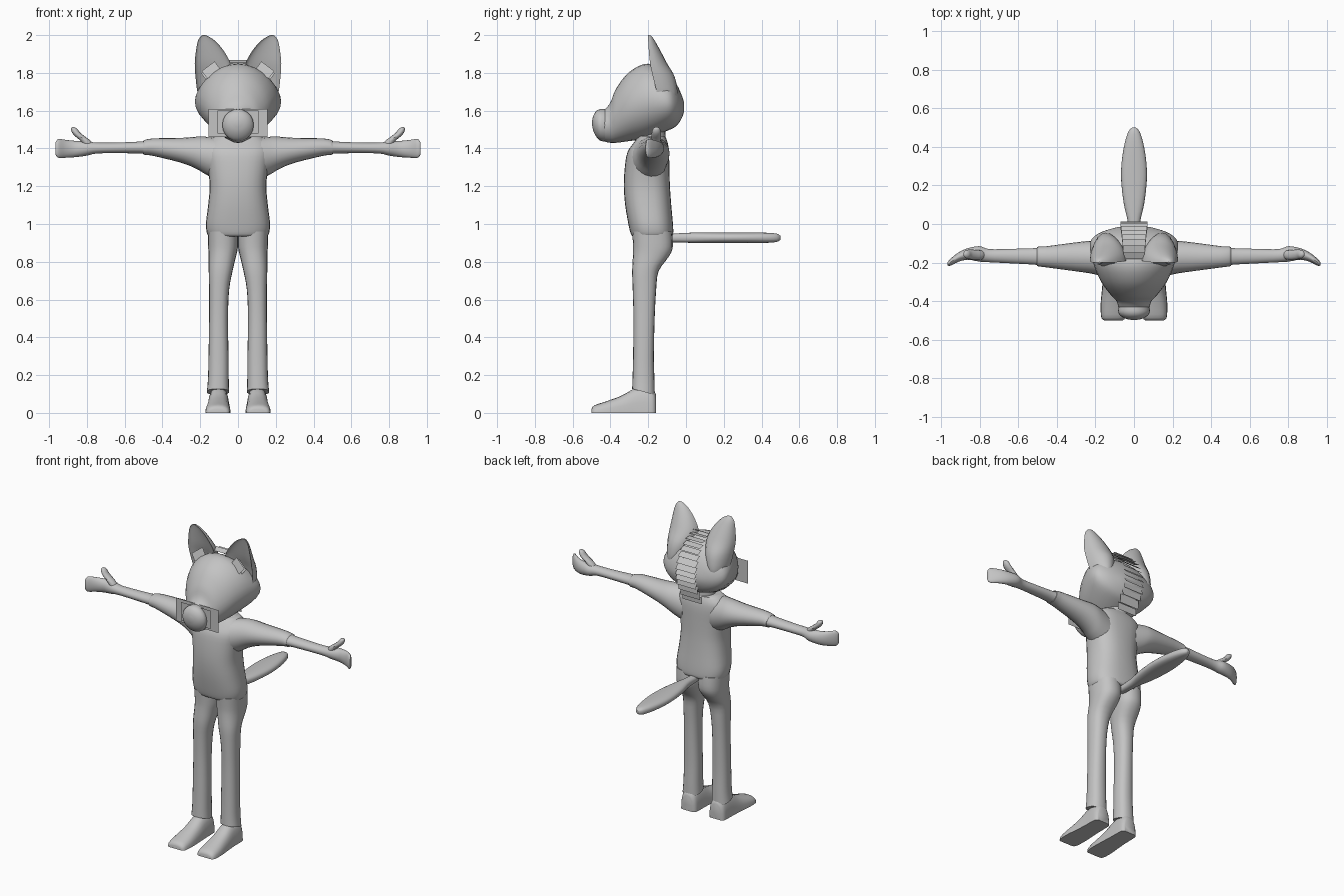
import bpy, math
from mathutils import Vector

grey = bpy.data.materials.new("plain_grey")
grey.diffuse_color = (0.55, 0.55, 0.55, 1)


def make(name, verts, faces, smooth=True):
    me = bpy.data.meshes.new(name)
    me.from_pydata(verts, [], faces)
    me.materials.append(grey)
    ob = bpy.data.objects.new(name, me)
    bpy.context.collection.objects.link(ob)
    if smooth:
        bpy.ops.object.select_all(action='DESELECT')
        ob.select_set(True)
        bpy.context.view_layer.objects.active = ob
        bpy.ops.object.mode_set(mode='EDIT')
        bpy.ops.mesh.select_all(action='SELECT')
        bpy.ops.mesh.normals_make_consistent(inside=False)
        bpy.ops.object.mode_set(mode='OBJECT')
        bpy.ops.object.shade_smooth_by_angle(angle=math.radians(45))
    return ob


def spline(rows, steps):
    """Catmull-Rom interpolation through rows of numbers."""
    out = []
    for i in range(len(rows) - 1):
        p = [rows[max(0, min(len(rows) - 1, i + k))] for k in (-1, 0, 1, 2)]
        for s in range(steps):
            t = s / steps
            out.append([0.5 * (2 * b + (c - a) * t + (2 * a - 5 * b + 4 * c - d) * t * t
                               + (3 * b - a - 3 * c + d) * t ** 3) for a, b, c, d in zip(*p)])
    return out + [list(rows[-1])]


def loft(name, axis, rings, power=1.0, flat=1.0, mirror=False, n=20, steps=3, shape=None):
    """Rings: position on axis, then centre and half size on the other two axes.
    flat scales the negative half of the last axis."""
    sides = (1, -1) if mirror else (1,)
    order = {'x': (0, 1, 2), 'y': (1, 0, 2), 'z': (2, 0, 1)}[axis]
    rows = spline(rings, steps)
    for side in sides:
        verts, faces = [], []
        for t, ac, ah, bc, bh in rows:
            for k in range(n):
                an = 2 * math.pi * k / n
                c, s = math.cos(an), math.sin(an)
                a = ac + ah * math.copysign(abs(c) ** power, c)
                b = math.copysign(abs(s) ** power, s) * bh
                b = bc + (b if b > 0 else b * flat)
                v = Vector((0, 0, 0))
                for ax, val in zip(order, (t, a, b)):
                    v[ax] = val
                if shape:
                    v = shape(v)
                v.x *= side
                verts.append(v)
        for i in range(len(rows) - 1):
            for k in range(n):
                j = (k + 1) % n
                faces.append((i * n + k, i * n + j, (i + 1) * n + j, (i + 1) * n + k))
        last = (len(rows) - 1) * n
        faces += [tuple(range(n))[::-1], tuple(range(last, last + n))]
        make(name + ("_right" if side > 0 else "_left") * mirror, verts, faces)


# Shirt body and neck
loft("torso", 'z', [(.935, 0, .15, -.18, .10), (.947, 0, .163, -.18, .112), (1.0, 0, .17, -.187, .118),
                    (1.1, 0, .158, -.2, .122), (1.2, 0, .15, -.207, .122), (1.3, 0, .16, -.206, .118),
                    (1.38, 0, .175, -.2, .11), (1.43, 0, .165, -.187, .09), (1.465, 0, .12, -.18, .07)],
     power=.8, n=28)
loft("neck", 'z', [(1.4, 0, .08, -.18, .075), (1.52, 0, .075, -.18, .07)])

# Arms with sleeves and curled hands
loft("arm", 'x', [(.10, -.2, .1, 1.34, .115), (.17, -.18, .09, 1.362, .1), (.22, -.172, .085, 1.377, .085),
                  (.3, -.17, .075, 1.39, .066), (.45, -.17, .055, 1.407, .046), (.5, -.168, .05, 1.405, .038),
                  (.51, -.168, .043, 1.405, .032), (.65, -.166, .037, 1.403, .028),
                  (.75, -.164, .034, 1.402, .029), (.8, -.155, .04, 1.4, .038), (.86, -.155, .03, 1.397, .043),
                  (.91, -.172, .024, 1.398, .047), (.95, -.198, .018, 1.4, .05), (.965, -.206, .008, 1.4, .035)],
     mirror=True)
loft("thumb", 'z', [(1.4, .78, .03, -.16, .024), (1.44, .807, .027, -.16, .025), (1.465, .838, .025, -.158, .025),
                    (1.485, .858, .021, -.157, .024), (1.505, .868, .016, -.156, .018),
                    (1.513, .872, .005, -.156, .006)], mirror=True, n=12)


# Trouser legs, hem lower at the back
def slant(v):
    if v.z < .2:
        v.z -= (v.y + .22) * .3 * (.2 - v.z) / .1
    return v


loft("leg", 'z', [(.11, .106, .059, -.225, .06), (.18, .104, .055, -.225, .058), (.3, .103, .053, -.225, .055),
                  (.5, .103, .05, -.222, .056), (.65, .1, .053, -.22, .062), (.75, .092, .063, -.215, .07),
                  (.83, .083, .073, -.185, .096), (.88, .079, .079, -.175, .105), (.96, .08, .08, -.18, .105)],
     power=.85, mirror=True, shape=slant)

# Flat-soled shoes
loft("shoe", 'y', [(-.5, .107, .045, 0, .02), (-.485, .107, .062, 0, .04), (-.42, .106, .067, 0, .062),
                   (-.34, .104, .062, 0, .092), (-.27, .103, .058, 0, .13), (-.21, .103, .057, 0, .14),
                   (-.175, .103, .054, 0, .125), (-.16, .103, .04, 0, .1)],
     power=.8, flat=0, mirror=True)

# Flat tail
loft("tail", 'y', [(-.12, 0, .025, .925, .02), (0, 0, .03, .927, .026), (.1, 0, .052, .927, .028),
                   (.22, 0, .066, .927, .028), (.32, 0, .064, .927, .028), (.42, 0, .048, .927, .027),
                   (.48, 0, .028, .927, .022), (.5, 0, .008, .927, .01)], power=.8)

# Head running from snout to nape
loft("head", 'y', [(-.465, 0, .055, 1.525, .06), (-.43, 0, .08, 1.522, .085), (-.4, 0, .09, 1.537, .107),
                   (-.37, 0, .118, 1.573, .143), (-.3, 0, .17, 1.622, .183), (-.2, 0, .212, 1.652, .197),
                   (-.1, 0, .228, 1.645, .152), (-.05, 0, .185, 1.63, .11), (-.02, 0, .10, 1.62, .055),
                   (-.01, 0, .03, 1.62, .02)], power=1.05, n=28, steps=4)

# Ball nose
loft("nose", 'y', [(-.43, 0, .08, 1.522, .086), (-.455, 0, .083, 1.525, .083), (-.475, 0, .07, 1.53, .068),
                   (-.49, 0, .045, 1.533, .042), (-.497, 0, .012, 1.535, .012)])

# Ears, hollow at the front
loft("ear", 'z', [(1.66, .15, .05, -.14, .09), (1.7, .145, .07, -.155, .11), (1.78, .137, .088, -.175, .115),
                  (1.85, .135, .094, -.19, .09), (1.92, .15, .072, -.197, .06), (1.97, .167, .045, -.2, .035),
                  (1.993, .177, .02, -.2, .018), (2.0, .18, .006, -.2, .006)],
     flat=-.35, mirror=True)


def card(name, centre, w, h, turn=0.0, lean=0.0):
    """Thin upright sheet facing the front."""
    verts = []
    for sx, sz in ((-1, -1), (1, -1), (1, 1), (-1, 1)):
        x, z = sx * w / 2, sz * h / 2
        xr = x * math.cos(turn) - z * math.sin(turn)
        zr = x * math.sin(turn) + z * math.cos(turn)
        verts.append((centre[0] + xr, centre[1] + zr * lean, centre[2] + zr))
    make(name, verts, [(0, 1, 2, 3)], False)


# Whisker sheets around the snout
card("whisker_sheet_outer", (0, -.425, 1.535), .31, .15)
card("whisker_sheet_inner", (0, -.44, 1.54), .215, .12)

# Fur tufts at the ear fronts
for s, side in ((1, "right"), (-1, "left")):
    card("ear_tuft_" + side, (s * .143, -.205, 1.815), .085, .05, -s * .65, .3)
    card("ear_tuft_inner_" + side, (s * .15, -.19, 1.80), .075, .05, -s * .65, .3)

# Mane of overlapping strips down the back of the head
path = spline([(-.18, 1.855), (-.12, 1.835), (-.07, 1.79), (-.03, 1.73), (-.012, 1.66), (-.012, 1.6),
               (-.04, 1.53), (-.085, 1.45)], 2)
verts, faces = [], []
for i in range(len(path) - 1):
    (y0, z0), (y1, z1) = path[i], path[i + 1]
    out = Vector((z0 - z1, y1 - y0)).normalized() * .022
    w = .055 + .015 * min(1, i / 6)
    b = len(verts)
    verts += [(-w, y0, z0), (w, y0, z0), (w, y1 + out.x, z1 + out.y), (-w, y1 + out.x, z1 + out.y)]
    faces.append((b, b + 1, b + 2, b + 3))
make("mane", verts, faces, False)
